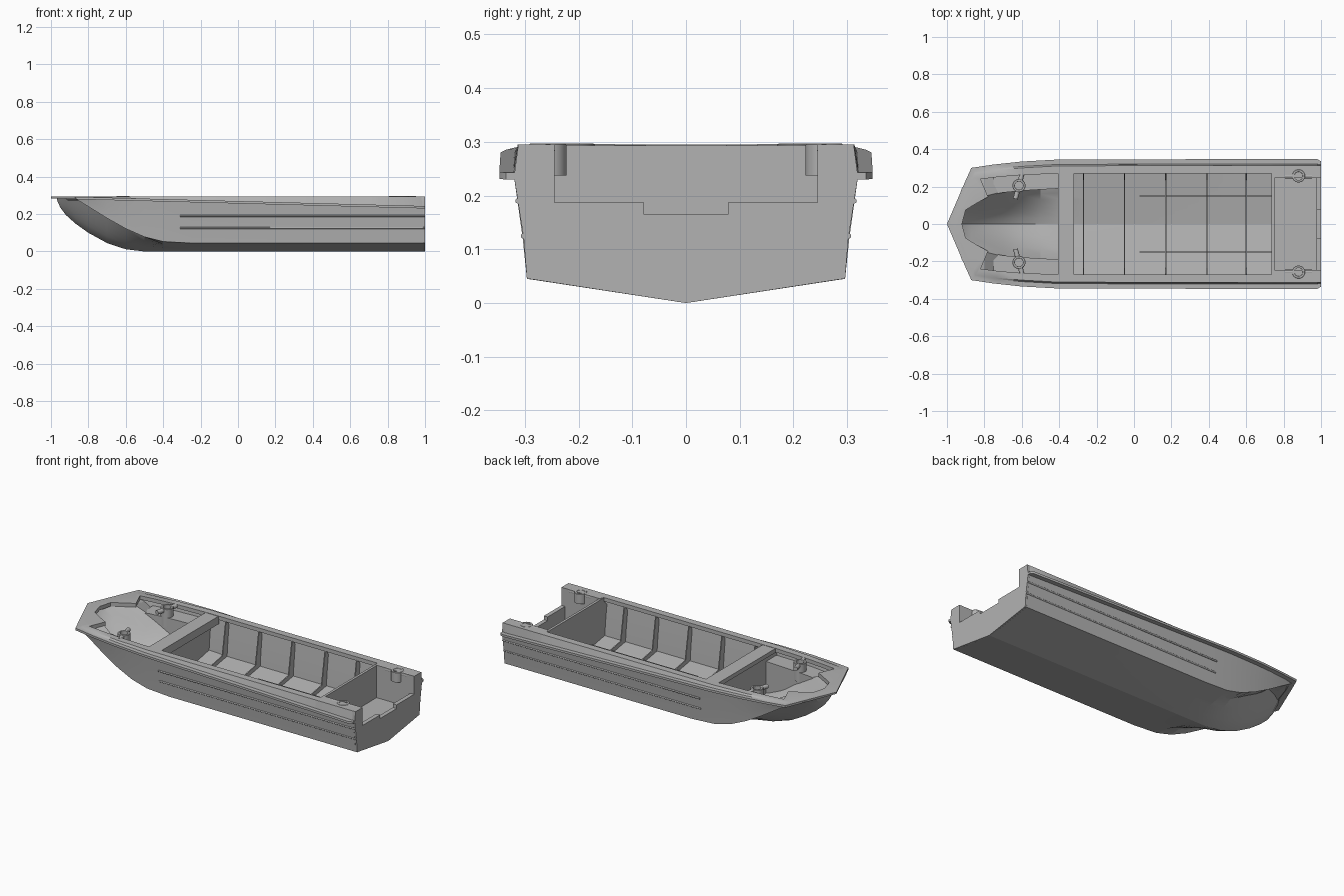
import bpy, bmesh, math
from mathutils import Vector, Matrix

cube = bpy.data.objects.get("Cube")
if cube:
    bpy.data.objects.remove(cube, do_unlink=True)

grey = bpy.data.materials.new("hull grey")
grey.use_nodes = True
grey.diffuse_color = (0.45, 0.45, 0.45, 1)
grey.node_tree.nodes["Principled BSDF"].inputs["Base Color"].default_value = grey.diffuse_color


def finish(name, bm, angle=32):
    bmesh.ops.recalc_face_normals(bm, faces=bm.faces)
    mesh = bpy.data.meshes.new(name)
    bm.to_mesh(mesh)
    bm.free()
    obj = bpy.data.objects.new(name, mesh)
    bpy.context.collection.objects.link(obj)
    mesh.materials.append(grey)
    bpy.ops.object.select_all(action='DESELECT')
    obj.select_set(True)
    bpy.context.view_layer.objects.active = obj
    bpy.ops.object.shade_smooth_by_angle(angle=math.radians(angle))


def loft(name, rings, angle=32):
    """Skin a row of matching closed cross-sections and cap the ends."""
    bm = bmesh.new()
    rows = [[bm.verts.new(p) for p in ring] for ring in rings]
    n = len(rows[0])
    for a, b in zip(rows, rows[1:]):
        for i in range(n):
            j = (i + 1) % n
            bm.faces.new((a[i], a[j], b[j], b[i]))
    bm.faces.new(rows[0])
    bm.faces.new(rows[-1])
    finish(name, bm, angle)


def plate(name, half, x0, x1):
    """Cross-boat plate from a half outline in y, z that is mirrored."""
    pts = half + [(-y, z) for y, z in reversed(half) if y > 0]
    loft(name, [[(x, y, z) for y, z in pts] for x in (x0, x1)])


def box(name, x0, x1, y0, y1, z0, z1):
    loft(name, [[(x, y0, z0), (x, y1, z0), (x, y1, z1), (x, y0, z1)] for x in (x0, x1)])


def sheer(x):
    return 0.283 - 0.0265 * (x + 1)


# Hull stations: x, keel height, centre bow half width, chine half width, chine height, top half width
HULL = [
    (-.968, .275, .006, .010, .283, .012), (-.95, .235, .055, .10, .283, .102),
    (-.92, .195, .10, .19, .283, .192), (-.87, .15, .132, .268, .283, .270),
    (-.8, .10, .157, .272, .24, .285), (-.7, .045, .185, .28, .178, .298),
    (-.6, .012, .20, .286, .122, .307), (-.5, 0, .207, .29, .078, .313),
    (-.4, 0, .21, .293, .053, .318), (-.25, 0, .21, .296, .045, .32),
    (.99, 0, .21, .296, .045, .32)]
STEPS = 6


def station(x):
    for a, b in zip(HULL, HULL[1:]):
        if x <= b[0]:
            t = (x - a[0]) / (b[0] - a[0])
            return [p + (q - p) * t for p, q in zip(a, b)]
    return HULL[-1]


def bottom(x, y):
    """Underside height: rounded centre bow, then a raised tunnel out to the chine."""
    _, keel, w, cy, cz, _ = station(x)
    fore = min(1, max(0, (-0.4 - x) / 0.2))
    flat = keel + (cz - keel) * w / cy
    roof = flat + (min(.283, cz + .035) - flat) * fore
    if y <= w:
        return keel + (roof - keel) * (y / w) ** (1 + 0.4 * fore)
    return roof + (cz - roof) * min(1, (y - w) / (cy - w))


def hull_ring(x):
    _, _, w, cy, cz, top = station(x)
    ys = [w * i / STEPS for i in range(STEPS + 1)] + [cy]
    half = [(y, bottom(x, y)) for y in ys]
    zt = max(sheer(x) + 0.005, cz + 0.002)
    half += [(cy + (top - cy) * 0.33, cz + (zt - cz) * 0.4), (top, zt)]
    inner = [(y * 0.94, max(z, min(z + 0.018, 0.285))) for y, z in half]
    right = [(x, -y, z) for y, z in reversed(half[1:])] + [(x, y, z) for y, z in half]
    left = [(x, y, z) for y, z in reversed(inner)] + [(x, -y, z) for y, z in inner[1:]]
    return right + left


loft("hull_shell", [hull_ring(s[0]) for s in HULL], angle=16)

# Gunwale: outer x, y and inner x, y along the left side from bow to stern
RIM = [(-1, 0, -.92, 0), (-.957, .10, -.90, .075), (-.90, .233, -.84, .112),
       (-.88, .277, -.78, .145), (-.87, .30, -.82, .24), (-.75, .318, -.72, .252),
       (-.6, .334, -.6, .262), (-.4, .345, -.4, .27), (.735, .347, .735, .27),
       (.745, .347, .745, .245), (.98, .347, .98, .245), (1, .335, 1, .245)]


def rim_ring(ox, oy, ix, iy, side):
    o, i = Vector((ox, oy)), Vector((ix, iy))
    inward = (i - o).normalized()
    zr = sheer(ox)
    zt = min(zr + 0.013, 0.2935)
    section = [(o, zr), (o, zt), (o + inward * .026, zt), (o + inward * .034, .295),
               (i, .295), (i, .272), (o + inward * .044, .272), (o + inward * .034, zr)]
    return [(p.x, p.y * side, z) for p, z in section]


loft("gunwale", [rim_ring(*s, -1) for s in reversed(RIM[1:])] + [rim_ring(*s, 1) for s in RIM])

# Transom with stepped motor notch
plate("transom", [(0, 0), (.286, .044), (.296, .045), (.302, .12), (.32, .235), (.312, .295),
                  (.245, .295), (.245, .187), (.078, .187), (.078, .165)], .975, 1)

# Bulkheads, thwart and stern well
wall = [(0, .008), (.285, .052), (.295, .12), (.303, .24), (.27, .275)]
plate("stern_bulkhead", wall + [(.27, .293)], .735, .75)
plate("forward_bulkhead", wall, -.4, -.385)
box("thwart", -.405, -.32, -.275, .275, .268, .293)
box("thwart_aft_lip", -.328, -.32, -.275, .275, .245, .27)
box("well_floor", .745, .98, -.28, .28, .09, .10)

# Frames across the cockpit
for n, x in enumerate((-.27, -.05, .17, .39, .6)):
    plate(f"frame_{n + 1}", [(0, .01), (.285, .052), (.295, .12), (.303, .235), (.28, .275),
                             (.268, .275), (.235, .082), (0, .04)], x - .003, x + .003)


def bollard(name, x, y, z0, angle):
    profile = [(0, z0), (.035, z0), (.035, .2945), (.033, .2965),
               (.023, .2965), (.022, .295), (.022, .262), (0, .262)]
    bm = bmesh.new()
    verts = [bm.verts.new((r, 0, z)) for r, z in profile]
    edges = [bm.edges.new(pair) for pair in zip(verts, verts[1:])]
    bmesh.ops.spin(bm, geom=verts + edges, axis=(0, 0, 1), cent=(0, 0, 0),
                   angle=math.tau, steps=28, use_merge=True)
    bmesh.ops.remove_doubles(bm, verts=bm.verts, dist=1e-5)
    # Horn bar through both sides of the post
    for side in (-1, 1):
        turn = (Matrix.Translation((0, 0, .2835)) @ Matrix.Rotation(angle, 4, 'Z')
                @ Matrix.Translation((side * .05, 0, 0)) @ Matrix.Rotation(math.pi / 2, 4, 'Y'))
        bmesh.ops.create_cone(bm, cap_ends=True, segments=14, radius1=.013, radius2=.013,
                              depth=.046, matrix=turn)
    bmesh.ops.translate(bm, verts=bm.verts, vec=(x, y, 0))
    finish(name, bm)


# Parts paired left and right
for side, label in ((1, "left"), (-1, "right")):
    bollard(f"{label}_stern_bollard", .88, side * .257, .237, 0)
    bollard(f"{label}_bow_bollard", -.615, side * .205, .19, side * math.radians(75))
    box(f"{label}_well_side", .745, .98, side * .245, side * .29, .095, .293)
    box(f"{label}_stringer", .03, .737, side * .148, side * .152, .03, .058)

    # Bow side ledge between the bowl and the hull side
    rings = []
    for x, yi, yo in ((-.75, .158, .262), (-.7, .168, .272), (-.6, .178, .28),
                      (-.5, .184, .286), (-.395, .19, .288)):
        rings.append([(x, side * yi, .245), (x, side * yo, .245),
                      (x, side * yo, bottom(x, yo) + .008),
                      (x, side * yi, bottom(x, yi) + .006)])
    loft(f"{label}_bow_ledge", rings)

    # Side strakes
    for z, y, part in ((.19, .3125, "upper"), (.125, .3025, "lower")):
        ring = [(y + .005 * math.cos(a * math.tau / 12), z + .005 * math.sin(a * math.tau / 12))
                for a in range(12)]
        loft(f"{label}_{part}_strake", [[(x, side * u, v) for u, v in ring] for x in (-.31, 1)])

    # Transom drain plug
    bm = bmesh.new()
    bmesh.ops.create_uvsphere(bm, u_segments=14, v_segments=8, radius=.007,
                              matrix=Matrix.Translation((.993, side * .187, .1)))
    finish(f"{label}_drain_plug", bm)
